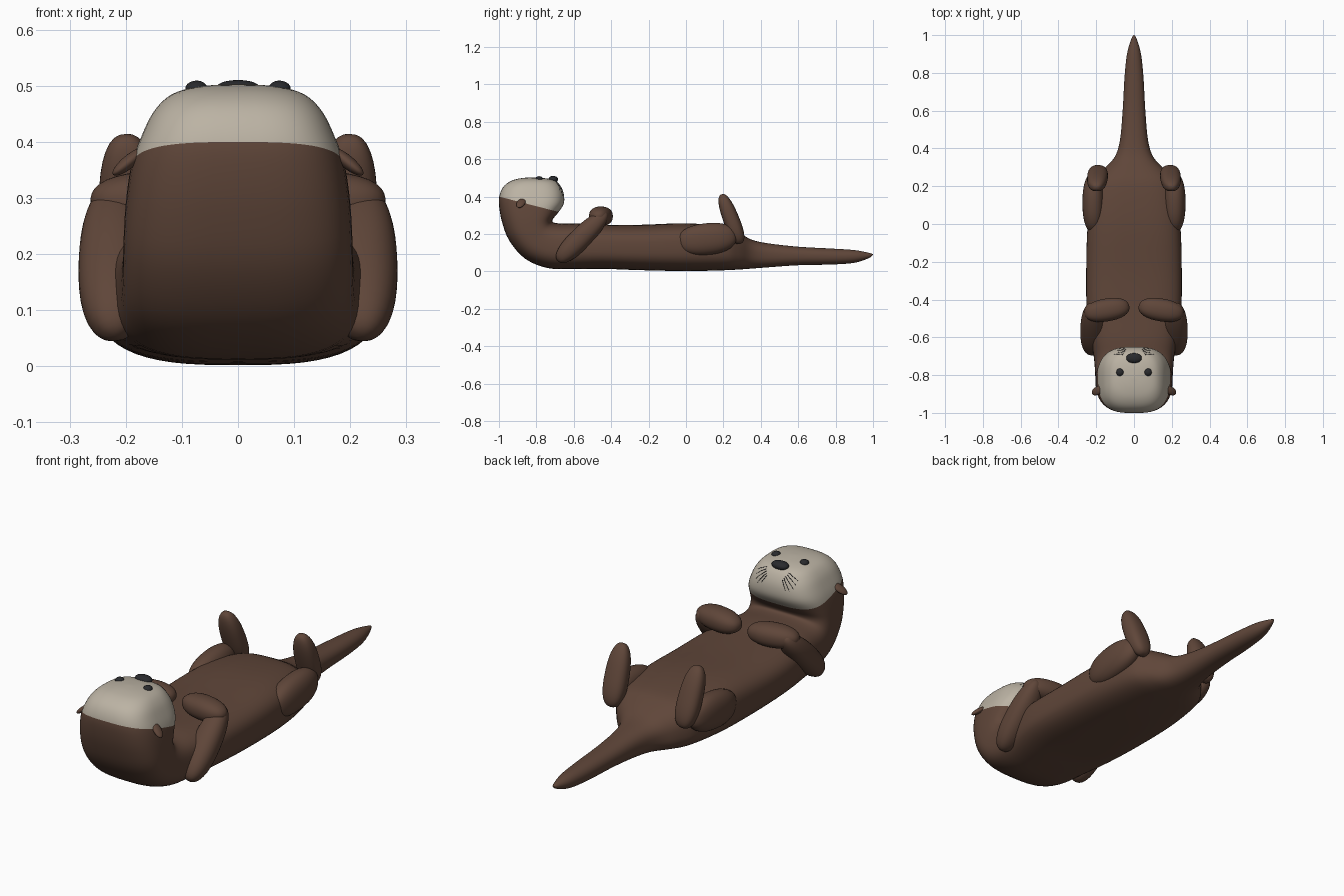
import bpy, bmesh, math
from mathutils import Vector, Matrix
from mathutils.bvhtree import BVHTree

if "Cube" in bpy.data.objects:
    bpy.data.objects.remove(bpy.data.objects["Cube"])


def material(name, rgb):
    m = bpy.data.materials.new(name)
    m.diffuse_color = (*rgb, 1)
    m.use_nodes = True
    m.node_tree.nodes["Principled BSDF"].inputs["Base Color"].default_value = m.diffuse_color
    return m


BROWN = material("brown fur", (0.115, 0.061, 0.041))
CREAM = material("pale face fur", (0.50, 0.45, 0.37))
DARK = material("dark nose", (0.022, 0.023, 0.026))


def finish(bm, name, mats, mirror=False):
    bmesh.ops.recalc_face_normals(bm, faces=bm.faces[:])
    for f in bm.faces:
        f.smooth = True
    me = bpy.data.meshes.new(name)
    bm.to_mesh(me)
    bm.free()
    for m in mats:
        me.materials.append(m)
    ob = bpy.data.objects.new(name, me)
    bpy.context.collection.objects.link(ob)
    if mirror:
        ob.modifiers.new("Mirror", 'MIRROR').use_mirror_merge = False
    return ob


def blob(name, p0, p1, side, rs, rt, mat, mirror=True, power=2.3, taper=0.0):
    """Rounded limb from p0 to p1; rs = radius along side, rt = the other radius."""
    p0, p1, side = Vector(p0), Vector(p1), Vector(side)
    z = (p1 - p0).normalized()
    x = (side - z * side.dot(z)).normalized()
    y = z.cross(x)
    mid, h = (p0 + p1) / 2, (p1 - p0).length / 2
    bm = bmesh.new()
    bmesh.ops.create_uvsphere(bm, u_segments=32, v_segments=20, radius=1)
    for v in bm.verts:
        c = v.co / sum(abs(k) ** power for k in v.co) ** (1 / power)
        t = 1 - taper * c.z
        v.co = mid + x * c.x * rs * t + y * c.y * rt * t + z * c.z * h
    return finish(bm, name, [mat], mirror)


# Body: cross-sections from tail tip to crown
# (back y, back z, belly y, belly z, half width, squareness)
RINGS = [
    (1.00, .088, 1.00, .092, .003, 2.0),
    (.975, .070, .975, .100, .016, 2.0),
    (.90, .046, .90, .114, .037, 2.1),
    (.78, .037, .78, .122, .050, 2.2),
    (.60, .033, .60, .132, .060, 2.3),
    (.44, .022, .44, .150, .075, 2.4),
    (.35, .015, .35, .170, .105, 2.5),
    (.28, .010, .28, .210, .170, 2.7),
    (.20, .006, .20, .240, .215, 2.9),
    (.00, .002, .00, .257, .245, 3.0),
    (-.25, .007, -.25, .249, .253, 3.0),
    (-.45, .014, -.45, .250, .250, 3.0),
    (-.60, .012, -.60, .257, .228, 3.0),
    (-.74, .018, -.68, .257, .212, 3.0),
    (-.86, .068, -.712, .264, .206, 3.0),
    (-.945, .165, -.710, .282, .204, 3.0),
    (-.985, .270, -.685, .312, .200, 3.0),
    (-1.00, .360, -.655, .358, .190, 3.0),
    (-.995, .415, -.652, .405, .172, 3.0),
    (-.970, .460, -.665, .447, .150, 2.9),
    (-.925, .488, -.692, .480, .118, 2.8),
    (-.870, .500, -.740, .496, .070, 2.5),
    (-.815, .503, -.795, .502, .010, 2.0),
]


def catmull(a, b, c, d, t):
    return [.5 * (2 * q + (r - p) * t + (2 * p - 5 * q + 4 * r - s) * t * t
                  + (3 * q - p - 3 * r + s) * t ** 3) for p, q, r, s in zip(a, b, c, d)]


def spow(v, e):
    return math.copysign(abs(v) ** e, v)


SEG, STEPS = 56, 4
sections = []
for i in range(len(RINGS) - 1):
    quad = [RINGS[min(max(i + k, 0), len(RINGS) - 1)] for k in (-1, 0, 1, 2)]
    sections += [catmull(*quad, s / STEPS) for s in range(STEPS)]
sections.append(RINGS[-1])

bm = bmesh.new()
loops = []
for yb, zb, yt, zt, w, n in sections:
    mid, up = Vector((0, (yb + yt) / 2, (zb + zt) / 2)), Vector((0, (yt - yb) / 2, (zt - zb) / 2))
    loop = []
    for k in range(SEG):
        a = 2 * math.pi * k / SEG
        loop.append(bm.verts.new(mid + up * spow(math.sin(a), 2 / n)
                                 + Vector((abs(w) * spow(math.cos(a), 2 / n), 0, 0))))
    loops.append(loop)
for a, b in zip(loops, loops[1:]):
    for k in range(SEG):
        j = (k + 1) % SEG
        bm.faces.new((a[k], a[j], b[j], b[k]))
bm.faces.new(loops[0])
bm.faces.new(loops[-1])

# Pale face: cut the head along a sloping plane and colour what lies above it
cut, normal = Vector((0, -1, .40)), Vector((0, .09, .35)).normalized()
head = [f for f in bm.faces if f.calc_center_median().y < -.55 and f.calc_center_median().z > .27]
geom = set(head) | {e for f in head for e in f.edges} | {v for f in head for v in f.verts}
bmesh.ops.bisect_plane(bm, geom=list(geom), plane_co=cut, plane_no=normal)
for f in bm.faces:
    c = f.calc_center_median()
    f.material_index = int(c.y < -.6 and (c - cut).dot(normal) > 0)
surface = BVHTree.FromBMesh(bm)
finish(bm, "body", [BROWN, CREAM])

# Limbs
blob("upper_arm", (.222, -.685, .055), (.222, -.425, .315), (1, 0, 0), .062, .058, BROWN, taper=.08)
blob("front_paw", (.262, -.475, .295), (.025, -.435, .295), (0, 1, 0), .060, .052, BROWN)
blob("thigh", (.215, -.045, .155), (.215, .27, .19), (1, 0, 0), .058, .085, BROWN)
blob("hind_foot", (.188, .292, .148), (.200, .190, .412), (1, 0, 0), .054, .043, BROWN, power=2.5, taper=.08)

# Head details
blob("ear", (.165, -.868, .388), (.222, -.897, .342), (0, 1, 0), .022, .012, BROWN, power=2)
blob("eye", (.055, -.785, .496), (.094, -.785, .494), (0, 1, 0), .020, .014, DARK, power=2)
blob("nose", (-.041, -.71, .492), (.041, -.71, .492), (0, 1, 0), .026, .018, DARK, mirror=False, power=2.2)

# Whiskers: thin strands laid over the muzzle
cu = bpy.data.curves.new("whiskers", 'CURVE')
cu.dimensions = '3D'
cu.bevel_depth = .0018
cu.bevel_resolution = 1
cu.materials.append(DARK)
ENDS = [(.118, -.675, .465), (.116, -.66, .445), (.106, -.65, .425), (.088, -.645, .41), (.066, -.645, .41)]
for s in (-1, 1):
    for i, end in enumerate(ENDS):
        start = Vector((.058 - .004 * i, -.690 + .007 * i, .478 - .007 * i))
        sp = cu.splines.new('POLY')
        sp.points.add(5)
        for k, p in enumerate(sp.points):
            q = start.lerp(Vector(end), k / 5)
            loc, nor, _, _ = surface.find_nearest(Vector((q.x * s, q.y, q.z)))
            p.co = (*loc, 1)
            p.radius = 1 - .12 * k
ob = bpy.data.objects.new("whiskers", cu)
bpy.context.collection.objects.link(ob)
